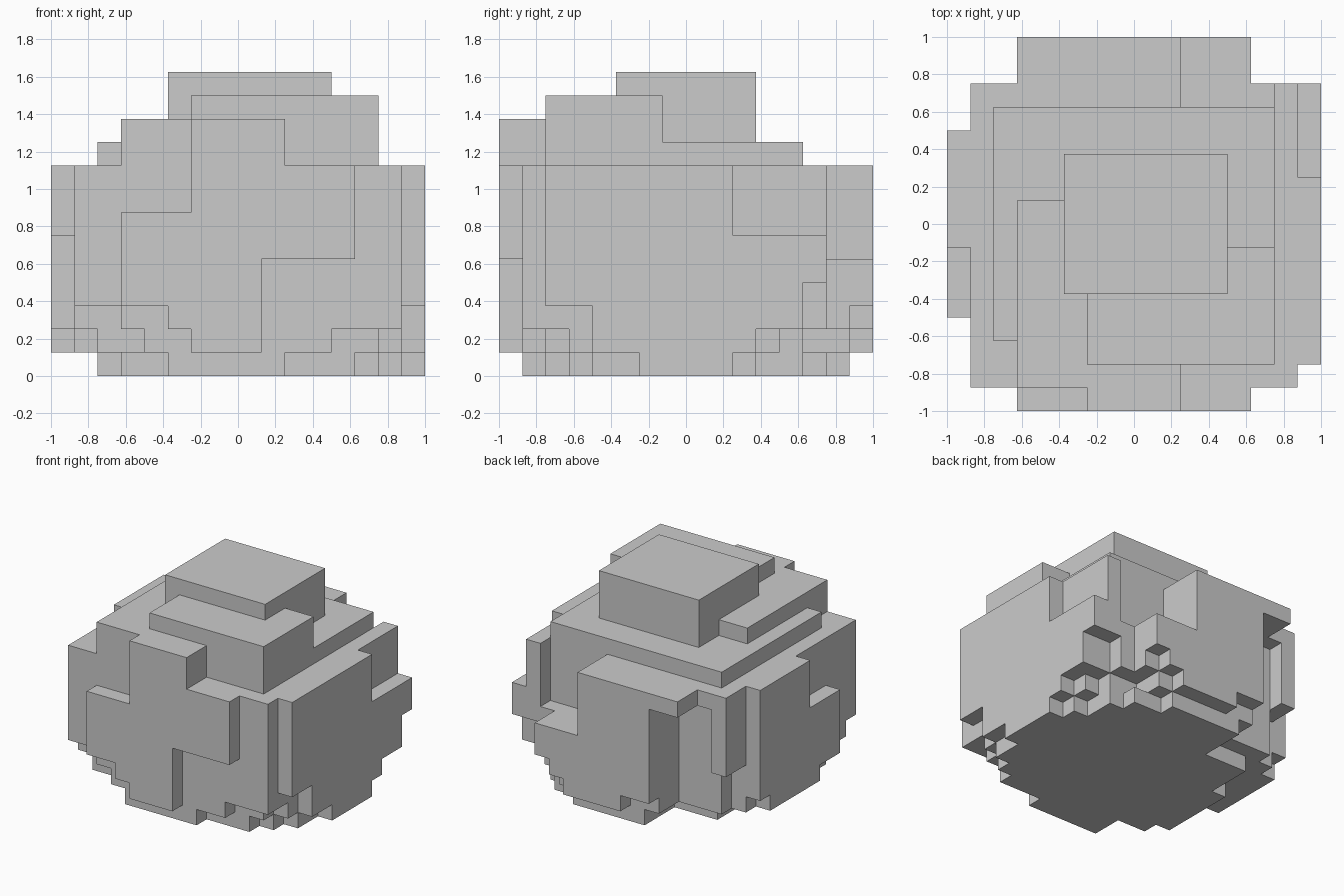
import bpy, bmesh
from math import radians

if "Cube" in bpy.data.objects:
    bpy.data.objects.remove(bpy.data.objects["Cube"])

U = 0.125          # all blocks sit on a 1/8 unit grid
cells = set()


def block(x0, x1, y0, y1, z0, z1):
    """Fill a box of grid cells (coordinates in eighths)."""
    cells.update((x, y, z) for x in range(x0, x1)
                 for y in range(y0, y1) for z in range(z0, z1))


# base slab with stepped outline
for x0, x1, y0, y1 in [(-5, 6, -5, 4), (-2, 6, 3, 5), (-3, 8, -2, 2), (-3, 7, -4, 3),
                       (-3, 2, -7, 0), (-3, 5, -6, 0), (-2, 5, 0, 6), (-2, 3, 0, 7),
                       (-6, 0, -4, 1)]:
    block(x0, x1, y0, y1, 0, 1)

# body core
block(-6, 6, -6, 5, 1, 9)

# front: layered plates whose lower corners step inwards
block(-4, 4, -7, -5, 1, 9)
block(-5, 6, -7, -5, 2, 9)
block(-7, 7, -7, -5, 3, 9)
block(-2, 1, -8, -7, 1, 7)
block(-3, 1, -8, -7, 2, 7)
block(-5, 1, -8, -7, 3, 7)
block(-2, 5, -8, -7, 5, 9)
block(-2, 2, -8, -7, 5, 11)

# right side
block(5, 7, -5, 4, 1, 9)
block(5, 7, -7, 5, 2, 9)
block(6, 7, 4, 6, 4, 9)
block(7, 8, -4, 3, 1, 2)
block(7, 8, -4, 5, 2, 3)
block(7, 8, -6, 5, 3, 4)
block(7, 8, -6, 6, 4, 6)
block(7, 8, -6, 2, 6, 9)

# left side
block(-7, -6, -4, 4, 1, 9)
block(-7, -6, -6, 4, 2, 9)
block(-7, -6, 4, 6, 4, 9)
block(-8, -7, -2, 3, 1, 6)
block(-8, -7, -4, 4, 2, 6)
block(-8, -7, -1, 4, 6, 9)

# back: tall plate, low arm and thin overhanging lid
block(-3, 4, 5, 7, 1, 5)
block(-1, 3, 5, 8, 1, 5)
block(-3, 4, 5, 8, 2, 5)
block(2, 5, 5, 7, 2, 5)
block(2, 5, 5, 8, 3, 5)
block(2, 6, 5, 6, 2, 5)
block(-3, 2, 5, 8, 5, 9)
block(-5, 2, 5, 8, 8, 9)
block(-7, -5, 5, 6, 8, 9)

# stacked top blocks
block(-6, 6, -5, 5, 9, 10)
block(-5, 2, -7, 1, 9, 11)
block(-2, 6, -6, -1, 9, 12)
block(-3, 4, -3, 3, 9, 13)

# outer skin of the filled cells
bm = bmesh.new()
verts = {}


def vert(p):
    if p not in verts:
        verts[p] = bm.verts.new([c * U for c in p])
    return verts[p]


for cell in cells:
    for axis in range(3):
        for side in (0, 1):
            nb = list(cell)
            nb[axis] += 2 * side - 1
            if tuple(nb) in cells:
                continue
            b, c = (axis + 1) % 3, (axis + 2) % 3
            ring = []
            for i, j in ((0, 0), (1, 0), (1, 1), (0, 1)):
                p = list(cell)
                p[axis] += side
                p[b] += i
                p[c] += j
                ring.append(vert(tuple(p)))
            bm.faces.new(ring if side else ring[::-1])

bmesh.ops.dissolve_limit(bm, angle_limit=radians(1), verts=bm.verts[:], edges=bm.edges[:])
bmesh.ops.triangulate(bm, faces=bm.faces[:])
mesh = bpy.data.meshes.new("blocky_rock")
bm.to_mesh(mesh)
bm.free()
bpy.context.collection.objects.link(bpy.data.objects.new("blocky_rock", mesh))
